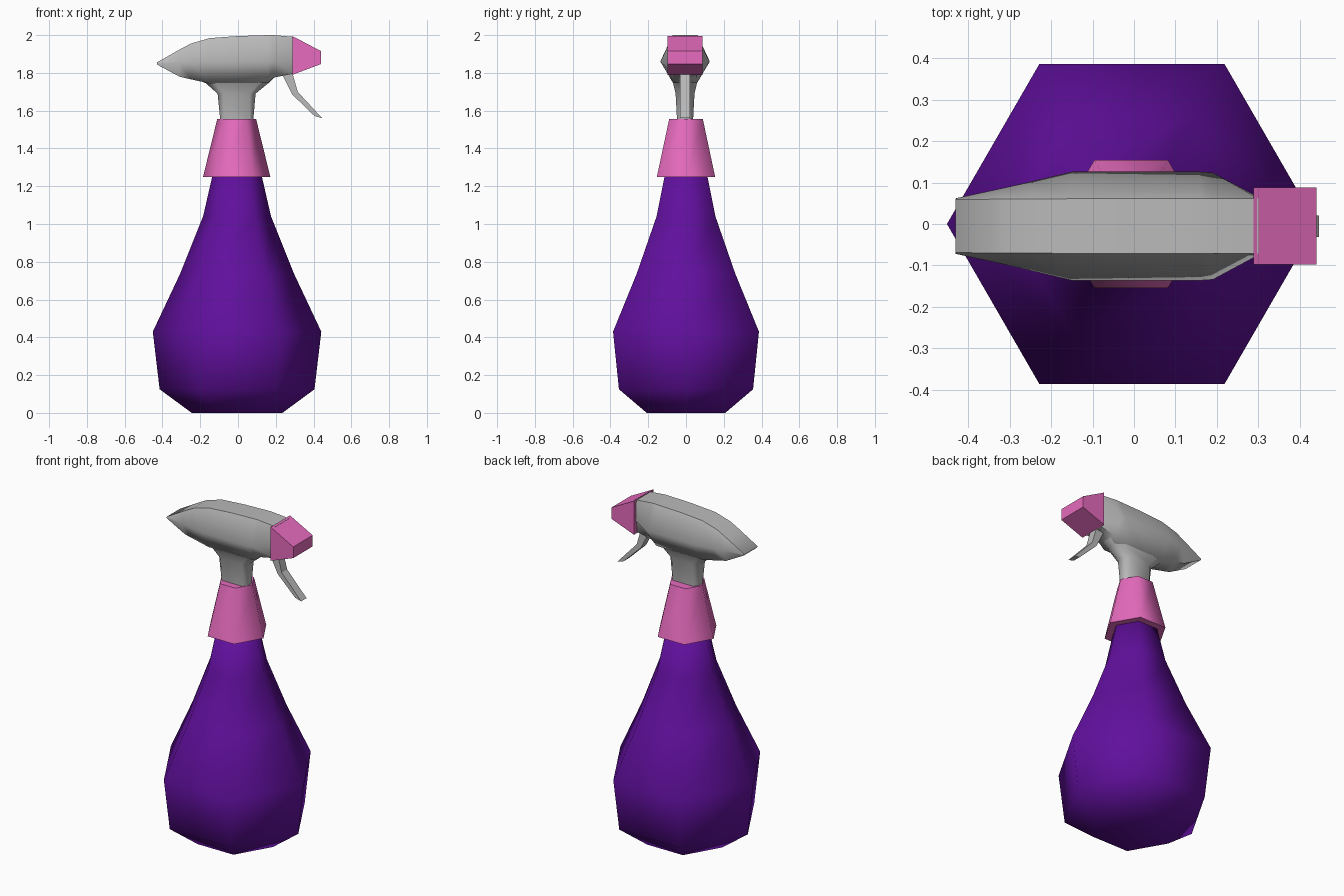
import bpy, bmesh, math

if "Cube" in bpy.data.objects:
    bpy.data.objects.remove(bpy.data.objects["Cube"])


def material(name, rgb):
    m = bpy.data.materials.new(name)
    m.diffuse_color = (*rgb, 1)
    m.use_nodes = True
    m.node_tree.nodes["Principled BSDF"].inputs["Base Color"].default_value = m.diffuse_color
    return m


PURPLE = material("deep purple", (0.12, 0.005, 0.34))
PINK = material("pink", (0.79, 0.147, 0.51))
GREY = material("light grey", (0.49, 0.49, 0.49))
HEAD_Y = -0.005  # the spray head sits slightly off centre


def loft(name, rings, mat, angle):
    """Skin a stack of equal-sized rings, cap both ends, sharpen edges above angle."""
    bm = bmesh.new()
    loops = [[bm.verts.new(p) for p in ring] for ring in rings]
    n = len(loops[0])
    for a, b in zip(loops, loops[1:]):
        for i in range(n):
            j = (i + 1) % n
            bm.faces.new((a[i], a[j], b[j], b[i]))
    bm.faces.new(loops[0])
    bm.faces.new(loops[-1])
    bmesh.ops.recalc_face_normals(bm, faces=bm.faces)
    for f in bm.faces:
        f.smooth = angle > 0
    for e in bm.edges:
        e.smooth = e.calc_face_angle(0) < math.radians(angle)
    me = bpy.data.meshes.new(name)
    bm.to_mesh(me)
    bm.free()
    me.materials.append(mat)
    ob = bpy.data.objects.new(name, me)
    bpy.context.collection.objects.link(ob)
    return ob


def hexagon(r, z, cx=-0.005):
    return [(cx + r * math.cos(math.radians(60 * i)),
             r * math.sin(math.radians(60 * i)), z) for i in range(6)]


# Bottle: six-sided body narrowing into the collar
bottle = [(0.24, 0), (0.41, 0.125), (0.446, 0.43), (0.30, 0.74), (0.18, 1.04), (0.127, 1.27)]
loft("bottle", [hexagon(r, z) for r, z in bottle], PURPLE, 80)

# Collar
loft("collar", [hexagon(0.178, 1.25, -0.007), hexagon(0.103, 1.555, -0.007)], PINK, 66)


# Neck: chamfered post flaring into the head
def neck_ring(x0, x1, w, z, c):
    s = w * 0.45
    half = [(x0, s), (x0 + c, w), (x1 - c, w), (x1, s)]
    pts = half + [(x, -y) for x, y in reversed(half)]
    return [(x, y + HEAD_Y, z) for x, y in pts]


loft("neck", [neck_ring(-0.093, 0.080, 0.042, 1.54, 0.018),
              neck_ring(-0.108, 0.093, 0.050, 1.69, 0.03),
              neck_ring(-0.170, 0.160, 0.063, 1.745, 0.05),
              neck_ring(-0.270, 0.200, 0.070, 1.785, 0.06)], GREY, 50)

# Spray head: x, bottom z, middle z, top z, bottom, middle and top half widths
sections = [(-0.43, 1.845, 1.850, 1.855, 0.064, 0.067, 0.064),
            (-0.31, 1.780, 1.855, 1.923, 0.062, 0.093, 0.065),
            (-0.25, 1.766, 1.857, 1.955, 0.062, 0.107, 0.065),
            (-0.15, 1.744, 1.860, 1.984, 0.062, 0.131, 0.066),
            (0.00, 1.744, 1.860, 1.995, 0.062, 0.131, 0.066),
            (0.16, 1.746, 1.860, 2.000, 0.062, 0.131, 0.066),
            (0.19, 1.775, 1.860, 2.000, 0.062, 0.129, 0.066),
            (0.30, 1.797, 1.870, 1.990, 0.062, 0.070, 0.066)]
rings = []
for x, zb, zm, zt, wb, wm, wt in sections:
    half = [(wb, zb), (wm, zm), (wt, zt)]
    pts = half + [(-y, z) for y, z in reversed(half)]
    rings.append([(x, y + HEAD_Y, z) for y, z in pts])
loft("spray_head", rings, GREY, 62)


# Nozzle and trigger: side profiles extruded across y
def slab(name, profile, w, mat):
    return loft(name, [[(x, y + HEAD_Y, z) for x, z in profile] for y in (-w, w)], mat, 0)


slab("nozzle", [(0.288, 1.79), (0.44, 1.847), (0.44, 1.915), (0.288, 1.995)], 0.093, PINK)
slab("trigger", [(0.225, 1.81), (0.288, 1.685), (0.405, 1.572), (0.446, 1.56),
                 (0.316, 1.70), (0.285, 1.81)], 0.026, GREY)
